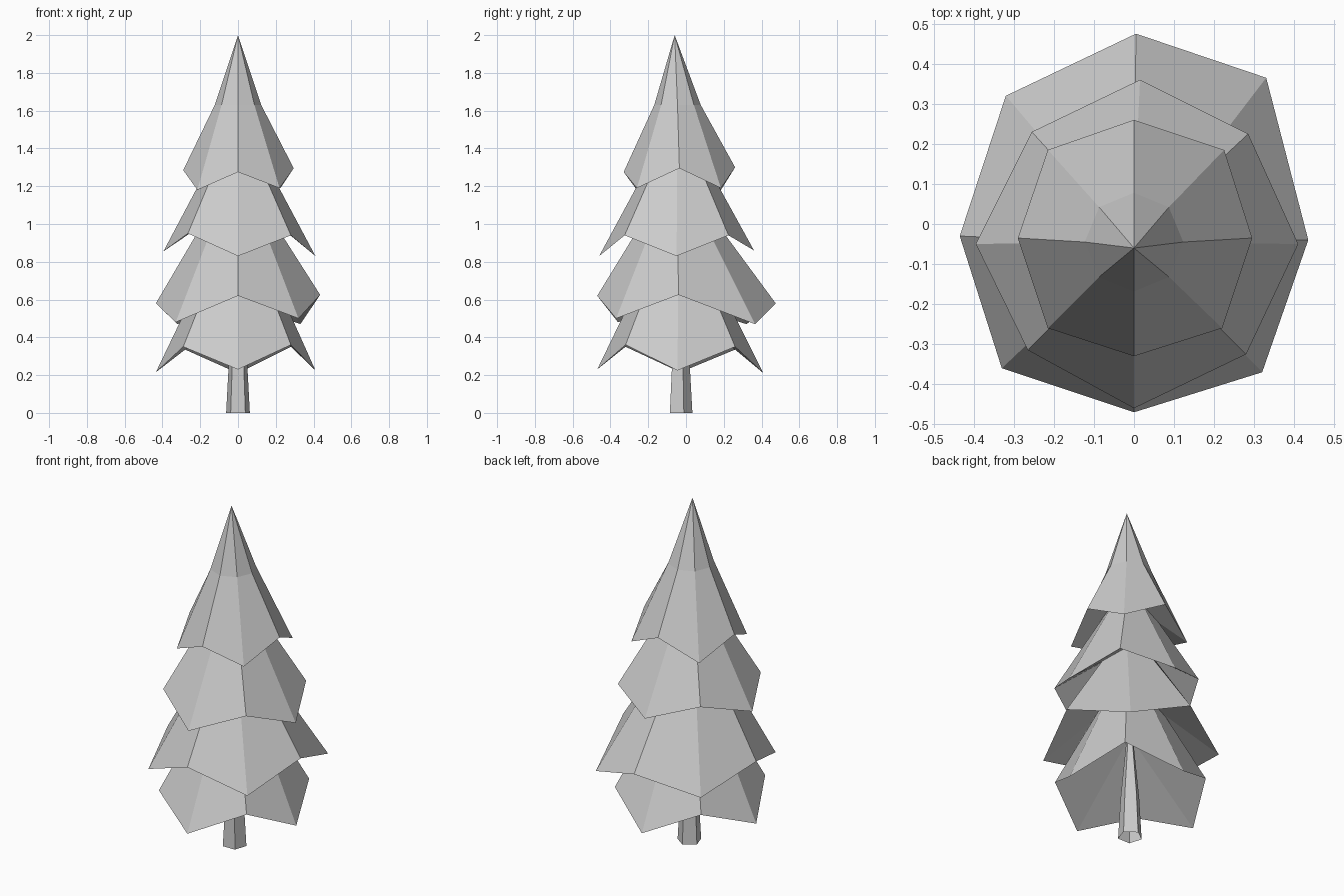
import bpy
import bmesh
from math import sin, cos, tau

cube = bpy.data.objects.get("Cube")
if cube:
    bpy.data.objects.remove(cube, do_unlink=True)

grey = bpy.data.materials.new("plain grey")
grey.use_nodes = True
colour = (0.6, 0.6, 0.6, 1.0)
grey.diffuse_color = colour
grey.node_tree.nodes["Principled BSDF"].inputs["Base Color"].default_value = colour


def ring(sides, radius, y, z, side=-1):
    """Level ring of points, starting at the front (side -1) or the back (side 1)."""
    return [(-side * radius * sin(tau * i / sides), y + side * radius * cos(tau * i / sides), z)
            for i in range(sides)]


def loft(name, rings, tip, hollow=None):
    """Join rings from bottom to top and close in a point; hollow is the peak of the underside."""
    bm = bmesh.new()
    loops = [[bm.verts.new(p) for p in points] for points in rings]
    count = len(loops[0])
    peak = bm.verts.new(tip)
    inner = bm.verts.new(hollow) if hollow else None
    for i in range(count):
        j = (i + 1) % count
        for low, high in zip(loops, loops[1:]):
            bm.faces.new((low[i], low[j], high[j], high[i]))
        bm.faces.new((loops[-1][i], loops[-1][j], peak))
        if inner:
            bm.faces.new((loops[0][j], loops[0][i], inner))
    mesh = bpy.data.meshes.new(name)
    bm.to_mesh(mesh)
    bm.free()
    mesh.materials.append(grey)
    obj = bpy.data.objects.new(name, mesh)
    bpy.context.collection.objects.link(obj)


def hem(straight, corners):
    """Zigzag hem: front, left, back, right points mixed with the corners."""
    return [p for pair in zip(straight, corners) for p in pair]


# Zigzag hems of the branch tiers
top_hem = hem(
    [(0, -.33, 1.275), (.295, -.035, 1.295), (0, .26, 1.3), (-.29, -.035, 1.285)],
    [(.22, -.26, 1.19), (.225, .185, 1.19), (-.215, .185, 1.18), (-.215, -.26, 1.18)])
upper_hem = hem(
    [(0, -.46, .83), (.41, -.05, .83), (.015, .36, .86), (-.395, -.05, .855)],
    [(.28, -.325, .94), (.285, .225, .94), (-.255, .23, .95), (-.265, -.315, .95)])
lower_hem = hem(
    [(0, -.47, .62), (.435, -.04, .625), (.005, .475, .58), (-.435, -.03, .58)],
    [(.32, -.37, .5), (.33, .365, .47), (-.32, .32, .47), (-.33, -.36, .48)])
bottom_hem = hem(
    [(0, -.47, .23), (.41, -.045, .225), (0, .41, .21), (-.435, -.03, .215)],
    [(.28, -.32, .36), (.28, .26, .35), (-.28, .26, .335), (-.29, -.32, .35)])

# Branch tiers with hollow undersides
loft("top_branches", [top_hem, ring(8, .123, -.045, 1.63)], (0, -.06, 2), (0, -.045, 1.45))
loft("upper_branches", [upper_hem, ring(8, .08, -.045, 1.45)], (0, -.045, 1.5), (0, -.045, 1.17))
loft("lower_branches", [lower_hem, ring(8, .1, -.045, 1.15)], (0, -.045, 1.2), (0, -.03, .9))
loft("bottom_branches", [bottom_hem, ring(8, .13, -.04, .85)], (0, -.04, .88), (0, -.035, .62))

# Five-sided trunk, open at the foot, with one edge pointing back
loft("trunk", [ring(5, .066, -.032, 0, 1), ring(5, .052, -.032, .25, 1)], (0, -.035, .8))
